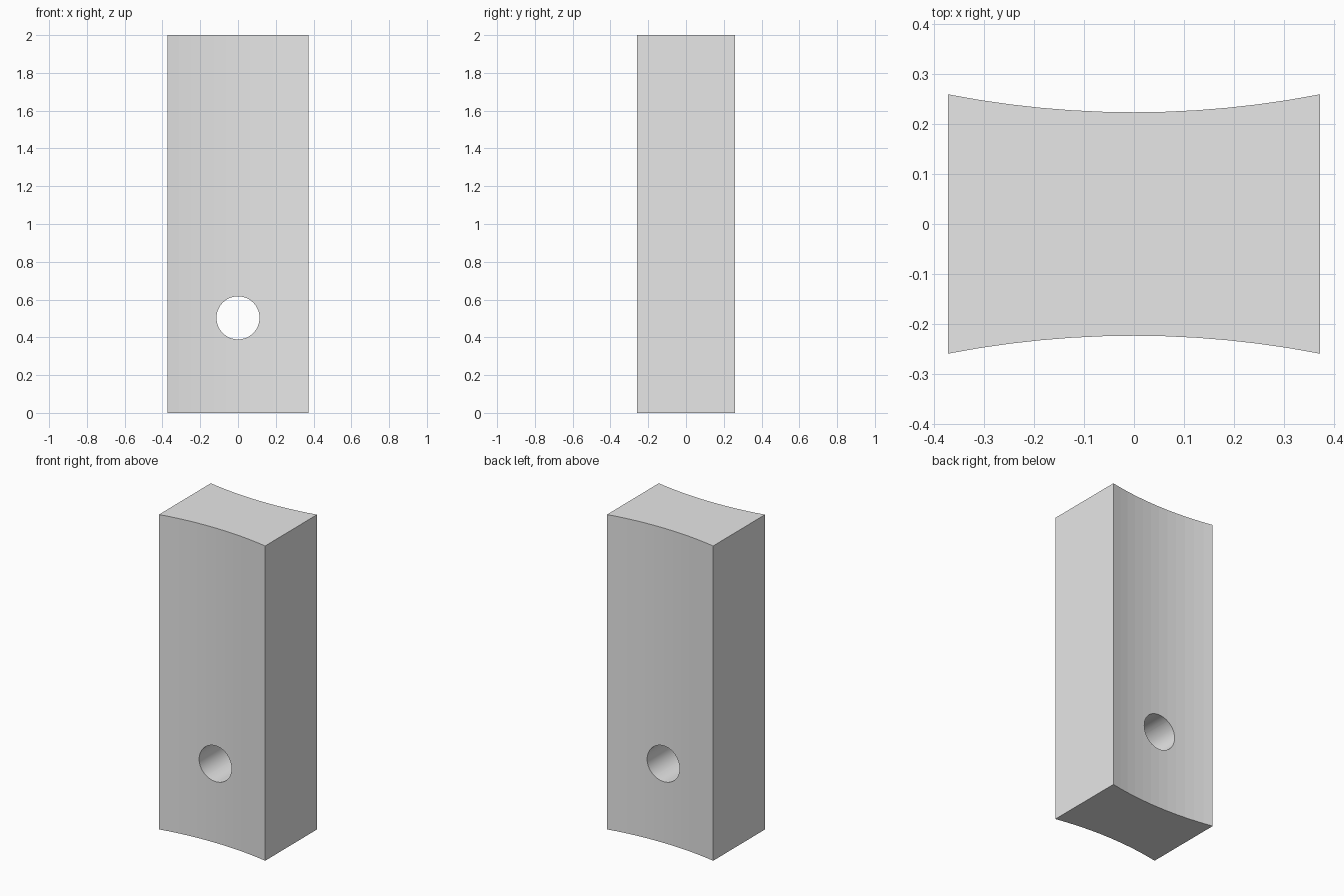
import bpy
import bmesh
import math

cube = bpy.data.objects.get("Cube")
if cube:
    bpy.data.objects.remove(cube, do_unlink=True)

HALF_W, EDGE_Y, MID_Y, HEIGHT = 0.373, 0.26, 0.224, 2.0
HOLE_Z, HOLE_R = 0.503, 0.114
STEPS = 12

grey = bpy.data.materials.new("plain_grey")
grey.use_nodes = True
grey.diffuse_color = (0.8, 0.8, 0.8, 1)
grey.node_tree.nodes["Principled BSDF"].inputs["Base Color"].default_value = (0.8, 0.8, 0.8, 1)

# Block outline: shallow concave arcs on the front and back, straight sides
sag = EDGE_Y - MID_Y
radius = (HALF_W ** 2 + sag ** 2) / (2 * sag)
sweep = math.asin(HALF_W / radius)
angles = [sweep * (2 * i / STEPS - 1) for i in range(STEPS + 1)]
front = [(radius * math.sin(a), -MID_Y - radius * (1 - math.cos(a))) for a in angles]
outline = front + [(-x, -y) for x, y in front]

bm = bmesh.new()
base = bm.faces.new([bm.verts.new((x, y, 0)) for x, y in outline])
top = bmesh.ops.extrude_face_region(bm, geom=[base])["geom"]
bmesh.ops.translate(bm, vec=(0, 0, HEIGHT),
                    verts=[v for v in top if isinstance(v, bmesh.types.BMVert)])
bmesh.ops.recalc_face_normals(bm, faces=bm.faces[:])
mesh = bpy.data.meshes.new("curved_block")
bm.to_mesh(mesh)
bm.free()
mesh.materials.append(grey)
block = bpy.data.objects.new("curved_block", mesh)
bpy.context.collection.objects.link(block)

# Round hole bored straight through from front to back
bpy.ops.mesh.primitive_cylinder_add(vertices=64, radius=HOLE_R, depth=1,
                                    location=(0, 0, HOLE_Z),
                                    rotation=(math.pi / 2, 0, 0))
cutter = bpy.context.object
cutter.name = "hole_cutter"
cutter.hide_render = True
cutter.data.materials.append(grey)

bore = block.modifiers.new("bore", 'BOOLEAN')
bore.operation = 'DIFFERENCE'
bore.solver = 'EXACT'
bore.object = cutter
bpy.ops.object.select_all(action='DESELECT')
bpy.context.view_layer.objects.active = block
block.select_set(True)
bpy.ops.object.modifier_apply(modifier=bore.name)
bpy.data.objects.remove(cutter, do_unlink=True)

# Smooth only the wall of the hole; the block keeps its flat facets
for face in block.data.polygons:
    face.use_smooth = all(
        abs(math.hypot(block.data.vertices[v].co.x,
                       block.data.vertices[v].co.z - HOLE_Z) - HOLE_R) < 0.002
        for v in face.vertices) and abs(face.normal.y) < 0.1
